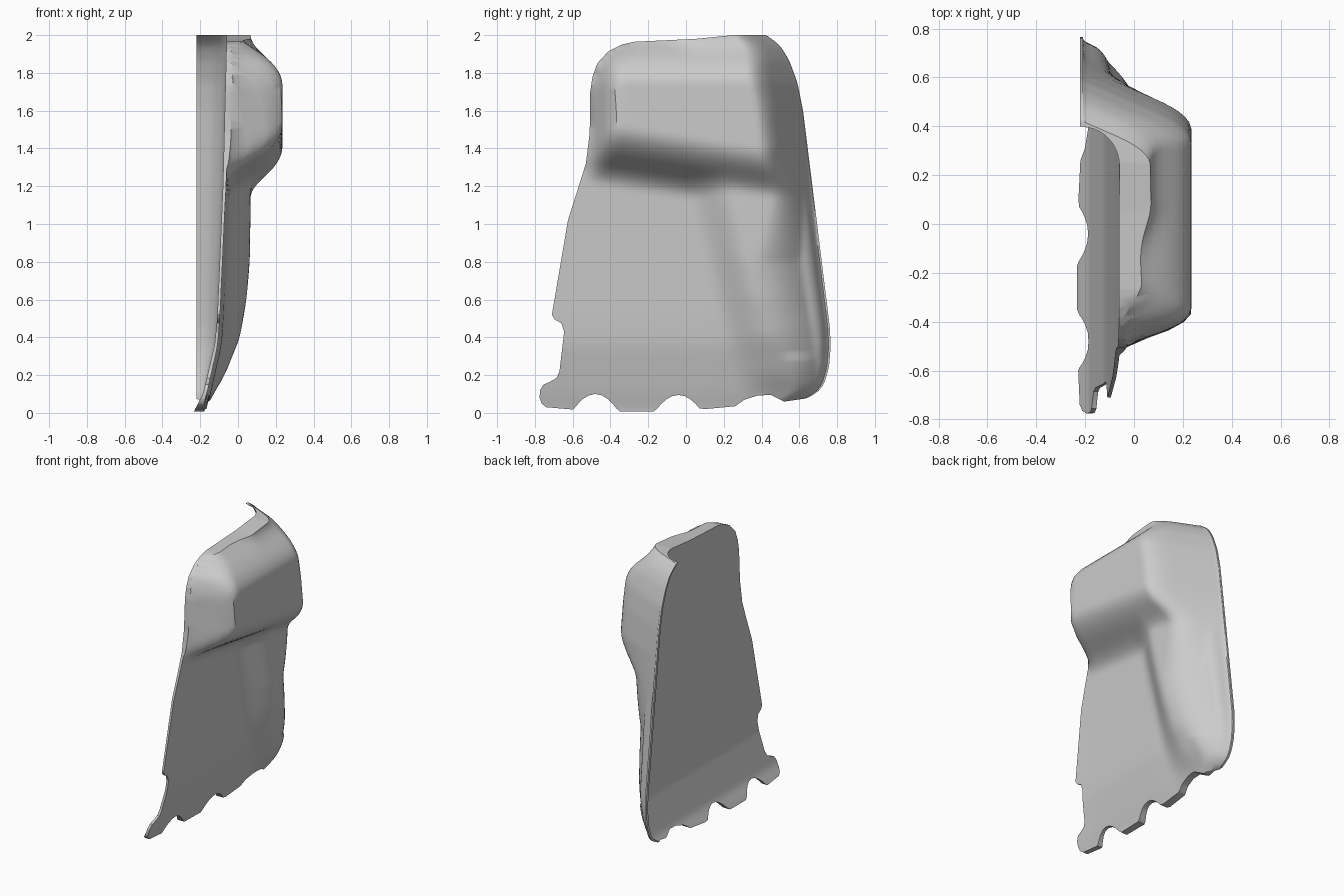
import bpy, bmesh, math

cube = bpy.data.objects.get("Cube")
if cube:
    bpy.data.objects.remove(cube, do_unlink=True)


def curve(keys, t):
    """Piecewise linear lookup in a list of (position, value)."""
    if t <= keys[0][0]:
        return keys[0][1]
    for (a, u), (b, v) in zip(keys, keys[1:]):
        if t <= b:
            return u + (v - u) * (t - a) / (b - a)
    return keys[-1][1]


def smooth_curve(keys, t, r=0.04):
    return sum(curve(keys, t + r * i / 2) for i in range(-2, 3)) / 5


def smin(a, b, k):
    h = max(k - abs(a - b), 0) / k
    return min(a, b) - h * h * k / 4


def smax(a, b, k):
    return -smin(-a, -b, k)


# Profiles by height
BACK = [(-0.05, 0.5), (0.05, 0.58), (0.1, 0.69), (0.15, 0.73), (0.24, 0.757), (0.35, 0.766),
        (0.45, 0.762), (1.6, 0.62), (1.75, 0.59), (1.87, 0.545), (1.95, 0.495), (2.0, 0.425), (2.03, 0.38)]
PANEL = [(0, -0.195), (0.1, -0.165), (0.36, -0.107), (0.5, -0.096), (1.2, -0.064), (2, -0.045)]
INNER = [(0, -0.238), (0.1, -0.185), (0.36, -0.124), (0.5, -0.11), (1.2, -0.08), (2, -0.06)]
CREST = [(0, -0.18), (0.1, -0.13), (0.2, -0.07), (0.4, 0.01), (0.6, 0.045), (0.8, 0.062), (1.05, 0.066)]
HUMP_FRONT = [(1.2, -0.51), (1.75, -0.5), (1.87, -0.46), (1.97, -0.3)]
RIM = -0.22


def outer_x(y, z, back):
    # Thin panel with a raised rear ridge
    panel = smooth_curve(PANEL, z) + 0.02 * min(max((y + 0.6) / 0.7, 0), 1)
    s = min(max((y - 0.02 - (1.1 - z) * 0.22) / 0.26, 0), 1)
    x = panel + max(smooth_curve(CREST, z) - panel, 0) * s * s * (3 - 2 * s)
    # Large rounded hump at the top
    hump = smin(0.235, 3 * (y - smooth_curve(HUMP_FRONT, z)) - 0.06, 0.15)
    hump = smin(hump, 1.6 * (z - 1.19 + 0.16 * y) - 0.06, 0.15)
    hump = smin(hump, 1.55 * (1.99 - z) - 0.01, 0.15)
    x = smax(x, hump, 0.1)
    # Rear wall falling away to the rim
    steep = 1.15 + 1.15 * min(max((z - 0.8) / 0.6, 0), 1)
    return smin(x, RIM + steep * (back - y), 0.14 if z > 0.3 else 0.08)


def inner_x(z, d):
    # Flat inside with a rounded fillet into the rear rim
    base = curve(INNER, z)
    r = max(base - RIM, 0.0)
    e = d - 0.025
    if e >= r:
        return base
    if e <= 0:
        return min(RIM, base)
    return RIM + math.sqrt(max(r * r - (r - e) ** 2, 0))


def build_shell():
    bm = bmesh.new()
    rows, cols = 84, 56
    outer, inner = [], []
    for i in range(rows + 1):
        z = -0.03 + 2.06 * i / rows
        back = smooth_curve(BACK, z, 0.02)
        o_row, i_row = [], []
        for j in range(cols + 1):
            # Columns crowd together towards the rear rim
            d = (back + 0.85) * (1 - j / cols) ** 1.5
            y = back - d
            xi = inner_x(z, d)
            xo = max(outer_x(y, z, back), xi + 0.012)
            i_row.append(bm.verts.new((xi, y, z)))
            o_row.append(bm.verts.new((xo, y, z)))
        outer.append(o_row)
        inner.append(i_row)
    for i in range(rows):
        for j in range(cols):
            a, b = outer, inner
            bm.faces.new((a[i][j], a[i][j + 1], a[i + 1][j + 1], a[i + 1][j]))
            bm.faces.new((b[i][j], b[i + 1][j], b[i + 1][j + 1], b[i][j + 1]))
    # Close the border
    ring = ([(0, j) for j in range(cols)] + [(i, cols) for i in range(rows)]
            + [(rows, j) for j in range(cols, 0, -1)] + [(i, 0) for i in range(rows, 0, -1)])
    for (i, j), (k, l) in zip(ring, ring[1:] + ring[:1]):
        bm.faces.new((outer[i][j], inner[i][j], inner[k][l], outer[k][l]))
    bmesh.ops.recalc_face_normals(bm, faces=bm.faces)
    return to_object(bm, "panel_shell")


def to_object(bm, name):
    mesh = bpy.data.meshes.new(name)
    bm.to_mesh(mesh)
    bm.free()
    obj = bpy.data.objects.new(name, mesh)
    bpy.context.collection.objects.link(obj)
    return obj


def notch(y, z, half, height):
    """Scalloped gap in the lower edge."""
    return [(y - half * math.cos(math.pi * i / 10),
             z + height * (0.5 - 0.5 * math.cos(2 * math.pi * i / 10))) for i in range(11)]


# Side outline: lower edge with scallops, open rear, top edge, front edge
outline = [(-0.765, 0.05), (-0.74, 0.03), (-0.6, 0.018)]
outline += notch(-0.48, 0.025, 0.11, 0.075)
outline += [(-0.35, 0.008), (-0.17, 0.008)]
outline += notch(-0.04, 0.025, 0.11, 0.07)
outline += [(0.1, 0.02), (0.26, 0.035), (0.31, 0.07), (0.38, 0.092), (0.45, 0.095), (0.52, 0.06),
            (0.66, 0.08), (0.72, 0.125), (0.9, 0.2), (0.9, 1.9), (0.42, 2.0), (0.25, 2.0),
            (0.05, 1.98), (-0.27, 1.965), (-0.34, 1.95), (-0.41, 1.915), (-0.47, 1.85),
            (-0.495, 1.78), (-0.507, 1.7), (-0.51, 1.48), (-0.53, 1.32), (-0.625, 1.02),
            (-0.71, 0.52), (-0.695, 0.495), (-0.66, 0.475), (-0.645, 0.43), (-0.67, 0.22),
            (-0.685, 0.185), (-0.72, 0.165), (-0.755, 0.15), (-0.773, 0.12), (-0.775, 0.08)]

bm = bmesh.new()
face = bm.faces.new([bm.verts.new((-0.6, y, z)) for y, z in outline])
geo = bmesh.ops.extrude_face_region(bm, geom=[face])["geom"]
bmesh.ops.translate(bm, vec=(1.2, 0, 0), verts=[v for v in geo if isinstance(v, bmesh.types.BMVert)])
bmesh.ops.recalc_face_normals(bm, faces=bm.faces)
cutter = to_object(bm, "outline_cutter")
cutter.hide_render = True

# Trim the shell to the outline
shell = build_shell()
mod = shell.modifiers.new("trim", "BOOLEAN")
mod.operation = "INTERSECT"
mod.solver = "EXACT"
mod.object = cutter
bpy.context.view_layer.objects.active = shell
shell.select_set(True)
bpy.ops.object.modifier_apply(modifier=mod.name)
bpy.data.objects.remove(cutter, do_unlink=True)

# Plain grey finish
grey = bpy.data.materials.new("plain_grey")
grey.use_nodes = True
grey.diffuse_color = (0.6, 0.6, 0.6, 1)
grey.node_tree.nodes["Principled BSDF"].inputs["Base Color"].default_value = (0.6, 0.6, 0.6, 1)
shell.data.materials.clear()
shell.data.materials.append(grey)
bpy.ops.object.shade_smooth_by_angle(angle=math.radians(35))
